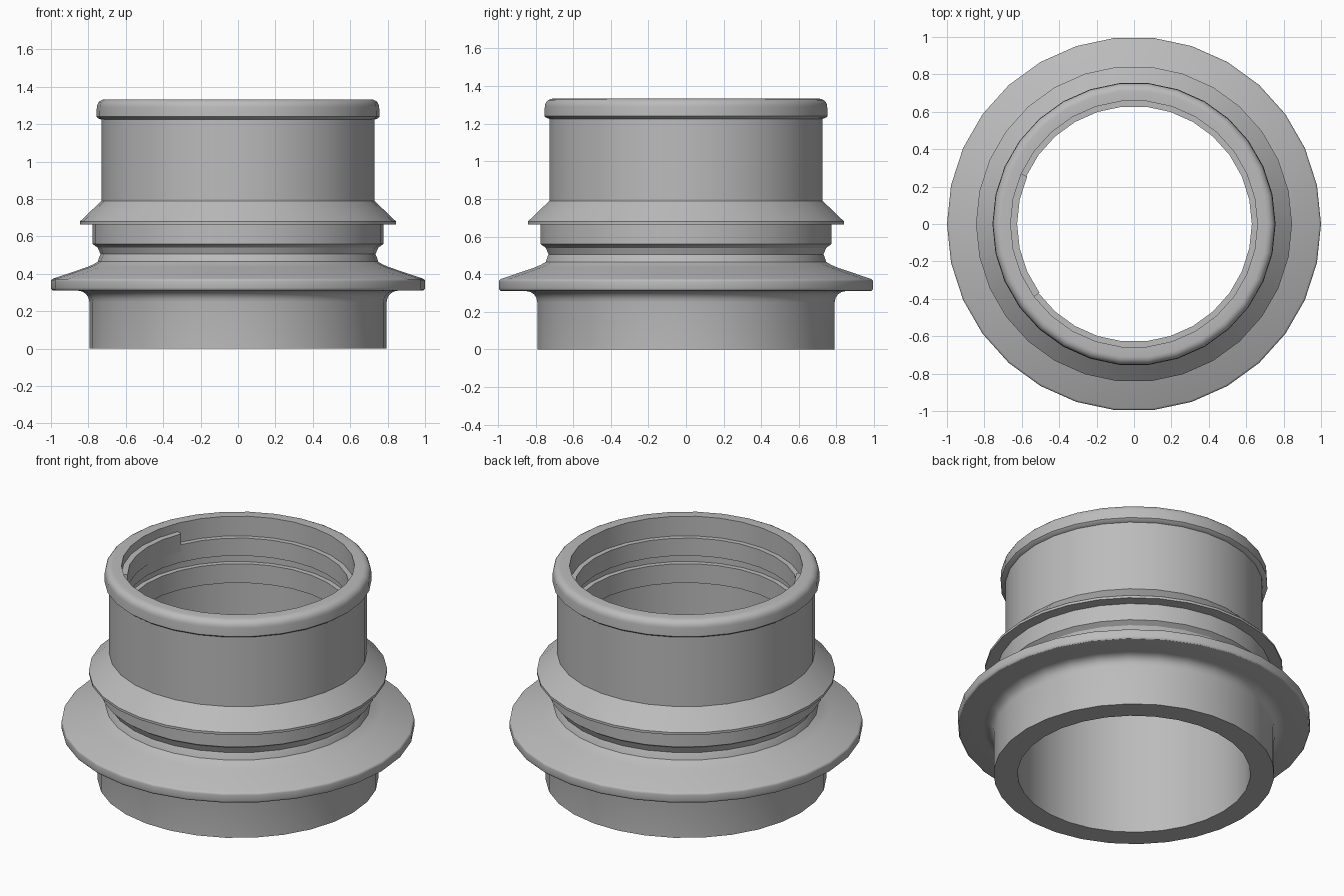
import bpy
import bmesh
from math import cos, sin, pi, radians

SIDES = 30

if "Cube" in bpy.data.objects:
    bpy.data.objects.remove(bpy.data.objects["Cube"], do_unlink=True)

grey = bpy.data.materials.new("plain grey")
grey.use_nodes = True
grey.diffuse_color = (0.5, 0.5, 0.5, 1)
grey.node_tree.nodes["Principled BSDF"].inputs["Base Color"].default_value = (0.5, 0.5, 0.5, 1)


def arc(r, z, radius, start, end, steps=4):
    """Points of a rounded corner in the (radius, height) plane, in degrees."""
    angles = [radians(start + (end - start) * i / steps) for i in range(steps + 1)]
    return [(r + radius * cos(a), z + radius * sin(a)) for a in angles]


def lathe(name, profile, first=0, last=SIDES):
    """Turn a closed profile about z; a partial turn gets end caps."""
    full = last - first == SIDES
    bm = bmesh.new()
    count = SIDES if full else last - first + 1
    rings = []
    for i in range(count):
        a = 2 * pi * (first + i) / SIDES
        rings.append([bm.verts.new((r * cos(a), r * sin(a), z)) for r, z in profile])
    n = len(profile)
    for i in range(count if full else count - 1):
        here, there = rings[i], rings[(i + 1) % count]
        for j in range(n):
            k = (j + 1) % n
            bm.faces.new((here[j], there[j], there[k], here[k]))
    if not full:
        bm.faces.new(rings[0])
        bm.faces.new(rings[-1])
    bmesh.ops.recalc_face_normals(bm, faces=bm.faces)
    mesh = bpy.data.meshes.new(name)
    bm.to_mesh(mesh)
    bm.free()
    mesh.materials.append(grey)
    obj = bpy.data.objects.new(name, mesh)
    bpy.context.collection.objects.link(obj)
    bpy.ops.object.select_all(action="DESELECT")
    obj.select_set(True)
    bpy.context.view_layer.objects.active = obj
    bpy.ops.object.shade_smooth_by_angle(angle=radians(30))
    return obj


# Outside, from the foot up to the rim
foot = [(0.66, 0), (0.795, 0)]
foot_fillet = arc(0.855, 0.25, 0.06, 180, 90)
flange = arc(0.985, 0.325, 0.015, -90, 0, 3) + arc(0.985, 0.36, 0.015, 0, 75, 3)
flange_top = [(0.81, 0.435), (0.775, 0.45), (0.75, 0.465), (0.74, 0.495)]
neck = [(0.735, 0.505), (0.75, 0.54), (0.778, 0.56)]
collar = [(0.778, 0.665), (0.845, 0.665), (0.845, 0.68), (0.73, 0.79)]
rim = [(0.73, 1.225), (0.745, 1.23), (0.757, 1.24)] + arc(0.712, 1.29, 0.043, 0, 90, 5)

# Inside, from the rim down through the grooves
bore = [(0.66, 1.333), (0.66, 1.21), (0.63, 1.21), (0.63, 1.10),
        (0.66, 1.10), (0.66, 1.05), (0.63, 1.05), (0.63, 0.93), (0.66, 0.93)]

lathe("flanged_sleeve", foot + foot_fillet + flange + flange_top + neck + collar + rim + bore)

# Shallow raised pad on the inner wall
lathe("inner_pad", [(0.625, 1.17), (0.661, 1.17), (0.661, 1.28), (0.625, 1.28)], 13, 18)
